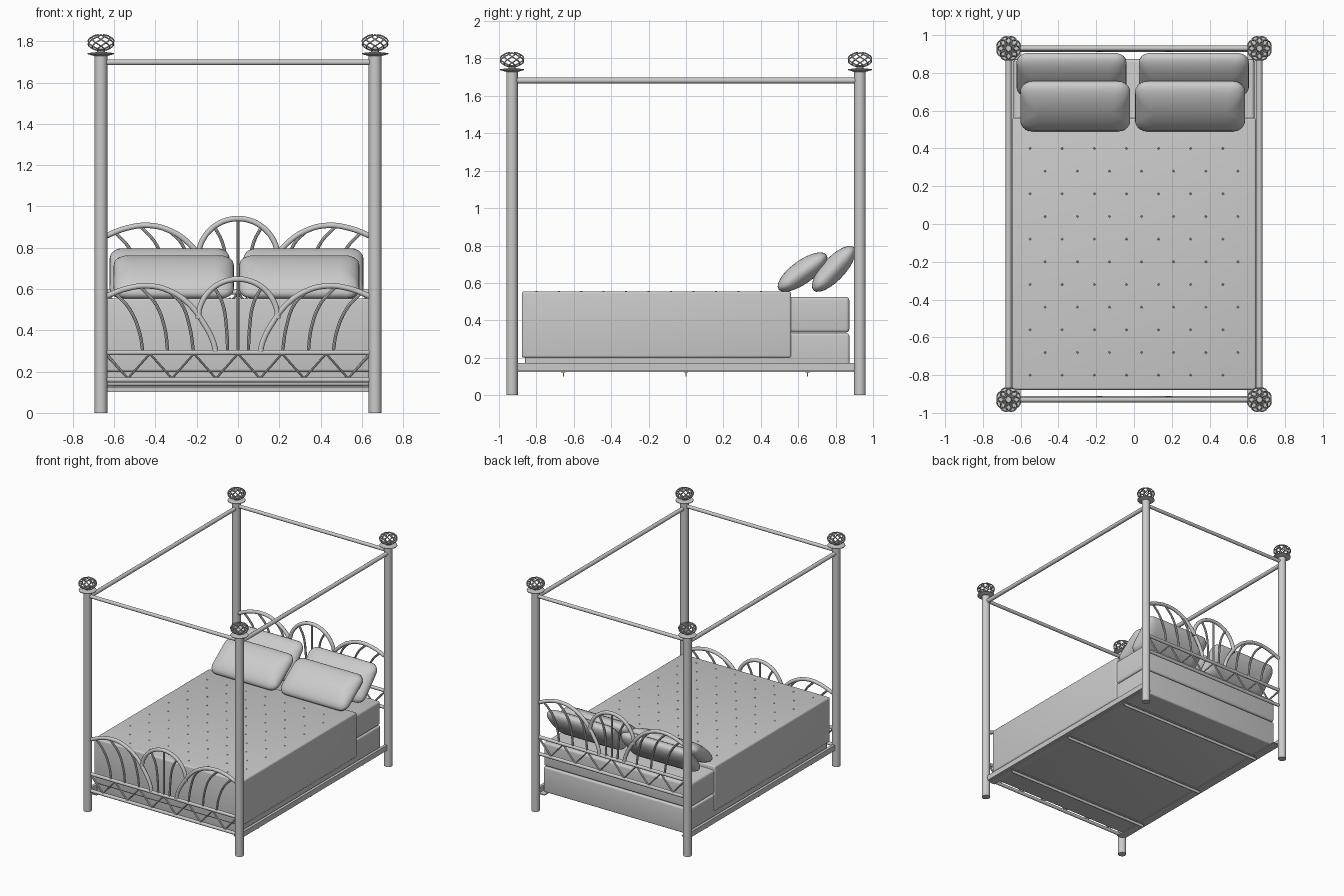
import bpy, bmesh, math
from mathutils import Vector, Matrix

old = bpy.data.objects.get("Cube")
if old:
    bpy.data.objects.remove(old, do_unlink=True)

grey = bpy.data.materials.new("plain_grey")
grey.use_nodes = True
grey.diffuse_color = (0.6, 0.6, 0.6, 1)
grey.node_tree.nodes["Principled BSDF"].inputs["Base Color"].default_value = (0.6, 0.6, 0.6, 1)


def add_mesh(name, mesh, smooth=True):
    mesh.materials.clear()
    mesh.materials.append(grey)
    obj = bpy.data.objects.new(name, mesh)
    bpy.context.collection.objects.link(obj)
    if smooth:
        bpy.ops.object.select_all(action="DESELECT")
        obj.select_set(True)
        bpy.context.view_layer.objects.active = obj
        bpy.ops.object.shade_smooth_by_angle(angle=math.radians(40))
    return obj


def from_bmesh(name, bm, smooth=True):
    bmesh.ops.recalc_face_normals(bm, faces=bm.faces)
    mesh = bpy.data.meshes.new(name)
    bm.to_mesh(mesh)
    bm.free()
    return add_mesh(name, mesh, smooth)


def box(name, low, high, bevel=0):
    low, high = Vector(low), Vector(high)
    bm = bmesh.new()
    bmesh.ops.create_cube(bm, size=1, matrix=Matrix.Translation((low + high) / 2)
                          @ Matrix.Diagonal((*(high - low), 1)))
    if bevel:
        bmesh.ops.bevel(bm, geom=bm.edges[:], offset=bevel, segments=4,
                        profile=0.5, affect="EDGES")
    return from_bmesh(name, bm, bevel > 0)


def tubes(name, paths, radius, sides=2, straight=False):
    """Sweep round tubing along every path, as one mesh."""
    curve = bpy.data.curves.new(name, "CURVE")
    curve.dimensions = "3D"
    curve.bevel_depth = radius
    curve.bevel_resolution = sides
    curve.use_fill_caps = True
    curve.resolution_u = 6
    for path in paths:
        spline = curve.splines.new("POLY" if straight else "BEZIER")
        points = spline.points if straight else spline.bezier_points
        points.add(len(path) - 1)
        for point, co in zip(points, path):
            if straight:
                point.co = (*co, 1)
            else:
                point.co = co
                point.handle_left_type = point.handle_right_type = "AUTO"
    temp = bpy.data.objects.new(name + "_path", curve)
    bpy.context.collection.objects.link(temp)
    bpy.context.view_layer.update()
    mesh = bpy.data.meshes.new_from_object(temp.evaluated_get(bpy.context.evaluated_depsgraph_get()))
    bpy.data.objects.remove(temp, do_unlink=True)
    return add_mesh(name, mesh)


def lathe(name, profile, x, y, sides=24):
    bm = bmesh.new()
    rings = [[bm.verts.new((x + r * math.cos(math.tau * i / sides),
                            y + r * math.sin(math.tau * i / sides), z))
              for i in range(sides)] for r, z in profile]
    for a, b in zip(rings, rings[1:]):
        for i in range(sides):
            j = (i + 1) % sides
            bm.faces.new((a[i], a[j], b[j], b[i]))
    bm.faces.new(rings[0])
    bm.faces.new(rings[-1])
    return from_bmesh(name, bm)


PX, PY = 0.664, 0.93

# Corner posts with dished caps and woven wire finials
for sx, side in ((1, "left"), (-1, "right")):
    for sy, end in ((-1, "front"), (1, "back")):
        x, y, tag = sx * PX, sy * PY, f"{end}_{side}"
        lathe("post_" + tag, [(0.031, 0), (0.031, 1.735)], x, y)
        lathe("cap_" + tag, [(0.03, 1.728), (0.064, 1.738), (0.064, 1.743),
                             (0.02, 1.748), (0.014, 1.765)], x, y)
        weave = []
        for turn in (1, -1):
            for k in range(8):
                path = []
                for i in range(9):
                    lat = math.radians(-75 + 150 * i / 8)
                    a = math.tau * k / 8 + turn * 2.4 * i / 8
                    r = 0.064 * math.cos(lat)
                    path.append((x + r * math.cos(a), y + r * math.sin(a),
                                 1.794 + 0.039 * math.sin(lat)))
                weave.append(path)
        tubes("finial_" + tag, weave, 0.0035, 1)

# Canopy rails
tubes("canopy_end_rails", [[(-PX, y, 1.698), (PX, y, 1.698)] for y in (-PY, PY)],
      0.014, 3, True)
tubes("canopy_side_rails", [[(x, -PY, 1.682), (x, PY, 1.682)] for x in (-PX, PX)],
      0.016, 3, True)


def end_panel(name, y, lift):
    """Arched tube panel with spokes above a zigzag band."""
    def at(pairs, mirror=1):
        return [(mirror * px, y, pz + lift) for px, pz in pairs]

    tubes(name + "_bars", [at([(-PX, z), (PX, z)]) for z in (0.16, 0.292)], 0.013, 3, True)
    zigzag = [(i * 0.1067, 0.167 if i % 2 else 0.287) for i in range(-6, 7)]
    tubes(name + "_zigzag", [at(zigzag)], 0.008, 2, True)

    crown = [(0.193 * math.cos(a), 0.455 + 0.193 * math.sin(a))
             for a in (math.pi * i / 12 for i in range(13))]
    side_arch = [(0.645, 0.562), (0.54, 0.602), (0.43, 0.615), (0.33, 0.59),
                 (0.24, 0.53), (0.17, 0.44), (0.12, 0.345), (0.108, 0.292)]
    tubes(name + "_arches", [at(crown), at(side_arch), at(side_arch, -1)], 0.014, 3)

    spokes = [[(0.05, 0.292), (0.055, 0.4), (0.075, 0.53), (0.115, 0.61)],
              [(0.215, 0.292), (0.235, 0.42), (0.275, 0.53), (0.335, 0.59)],
              [(0.34, 0.292), (0.355, 0.41), (0.4, 0.53), (0.47, 0.608)],
              [(0.46, 0.292), (0.48, 0.4), (0.53, 0.51), (0.595, 0.58)]]
    paths = [at(s, m) for s in spokes for m in (1, -1)]
    paths.append(at([(0, 0.292), (0, 0.645)]))
    tubes(name + "_spokes", paths, 0.008)


end_panel("footboard", -0.925, 0)
end_panel("headboard", 0.925, 0.293)

# Angle-iron side rails and cross slats
for s, side in ((1, "left"), (-1, "right")):
    for part, x0, x1, z0, z1 in (("web", 0.65, 0.672, 0.13, 0.172),
                                 ("flange", 0.6, 0.65, 0.125, 0.132)):
        lo, hi = sorted((s * x0, s * x1))
        box(f"side_rail_{part}_{side}", (lo, -0.91, z0), (hi, 0.91, z1))
for i, y in enumerate((-0.655, 0, 0.65)):
    box(f"slat_web_{i}", (-0.64, y - 0.003, 0.1), (0.64, y + 0.003, 0.13))
    box(f"slat_flange_{i}", (-0.64, y - 0.012, 0.122), (0.64, y + 0.012, 0.128))

# Box spring, mattress and blanket
box("box_spring", (-0.637, -0.86, 0.13), (0.637, 0.873, 0.33), 0.012)
box("mattress", (-0.637, -0.86, 0.335), (0.637, 0.873, 0.525), 0.018)
box("blanket", (-0.647, -0.878, 0.2), (0.647, 0.562, 0.555), 0.012)

# Small tufts on the blanket
bm = bmesh.new()
for row in range(11):
    shift = 0.08 * (row % 2)
    for col in range(-3, 4):
        x = col * 0.17 + shift - 0.04
        bmesh.ops.create_cone(bm, cap_ends=True, segments=6, radius1=0.007, radius2=0.003,
                              depth=0.004,
                              matrix=Matrix.Translation((x, -0.8 + row * 0.12, 0.556)))
from_bmesh("blanket_tufts", bm, False)


def pillow(name, x, y, z, half_height, thick, tilt):
    """Lens-shaped cushion made of stacked rounded rectangles."""
    bm = bmesh.new()
    rings = []
    for k in range(13):
        a = math.radians(-84 + 168 * k / 12)
        inset = 1 - math.cos(a)
        hx, hy = 0.291 - 0.1 * inset, half_height * math.cos(a)
        corner = min(0.06, hy * 0.6)
        ring = []
        for q, (cx, cy) in enumerate(((1, 1), (-1, 1), (-1, -1), (1, -1))):
            for i in range(6):
                t = math.radians(90 * q + 18 * i)
                ring.append(bm.verts.new((cx * (hx - corner) + corner * math.cos(t),
                                          cy * (hy - corner) + corner * math.sin(t),
                                          thick * math.sin(a))))
        rings.append(ring)
    for a, b in zip(rings, rings[1:]):
        for i in range(len(a)):
            j = (i + 1) % len(a)
            bm.faces.new((a[i], a[j], b[j], b[i]))
    bm.faces.new(rings[0])
    bm.faces.new(rings[-1])
    bm.transform(Matrix.Translation((x, y, z)) @ Matrix.Rotation(math.radians(tilt), 4, "X"))
    from_bmesh(name, bm)


for tag, shift, sign in (("left", 0.297, 1), ("right", -0.311, -1)):
    pillow("front_pillow_" + tag, shift, 0.623, 0.658, 0.158, 0.062, 36)
    pillow("back_pillow_" + tag, shift + 0.02 * sign, 0.79, 0.675, 0.158, 0.062, 47)
